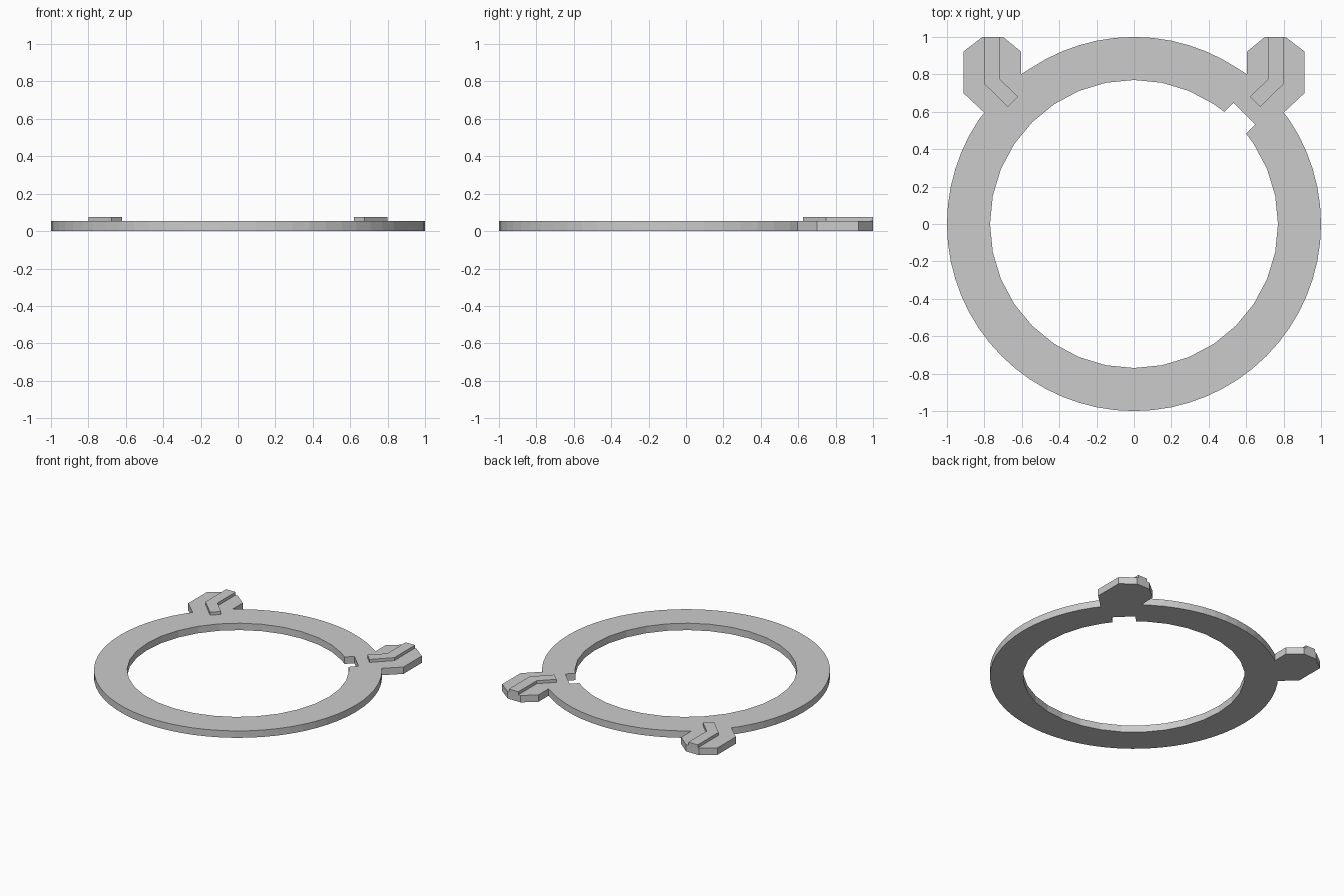
import bpy
import bmesh
from math import radians, cos, sin, sqrt

cube = bpy.data.objects.get("Cube")
if cube:
    bpy.data.objects.remove(cube)

RING_H = 0.053
RIDGE_TOP = 0.076
OUTER_R, INNER_R = 1.0, 0.77

grey = bpy.data.materials.new("light_grey")
grey.use_nodes = True
grey.diffuse_color = (0.6, 0.6, 0.6, 1)
grey.node_tree.nodes["Principled BSDF"].inputs["Base Color"].default_value = (0.6, 0.6, 0.6, 1)


def arc(radius, sides, start, end):
    """Corners of a regular polygon that lie between two angles in degrees."""
    step = 360 / sides
    angles = [i * step for i in range(2 * sides) if start < i * step < end]
    return [(radius * cos(radians(a)), radius * sin(radians(a))) for a in angles]


def mirrored(points):
    return [(-x, y) for x, y in reversed(points)]


def plate(name, loops, base, height):
    """Flat plate from an outline, with optional hole outlines."""
    bm = bmesh.new()
    for loop in loops:
        verts = [bm.verts.new((x, y, base)) for x, y in loop]
        for a, b in zip(verts, verts[1:] + verts[:1]):
            bm.edges.new((a, b))
    bmesh.ops.triangle_fill(bm, use_beauty=True, edges=bm.edges[:], normal=(0, 0, 1))
    bm.normal_update()
    for face in bm.faces:
        if face.normal.z < 0:
            face.normal_flip()
    mesh = bpy.data.meshes.new(name)
    bm.to_mesh(mesh)
    bm.free()
    mesh.materials.append(grey)
    obj = bpy.data.objects.new(name, mesh)
    bpy.context.collection.objects.link(obj)
    solid = obj.modifiers.new("thickness", "SOLIDIFY")
    solid.thickness = height
    solid.offset = 1
    return obj


# Outer outline: a circle interrupted by two chamfered tabs at the back
tab = [(0.80, 0.595), (0.912, 0.70), (0.912, 0.922), (0.81, 1.0),
       (0.70, 1.0), (0.605, 0.922), (0.605, 0.80)]
outer = (tab + arc(OUTER_R, 64, 53.5, 126.5) + mirrored(tab)
         + arc(OUTER_R, 64, 144, 396))

# Inner outline: a circle with a square key notch on the diagonal
def diagonal(along, across):
    return ((along - across) / sqrt(2), (along + across) / sqrt(2))

NOTCH_HALF, NOTCH_R = 0.082, 0.835
root = sqrt(INNER_R ** 2 - NOTCH_HALF ** 2)
notch = [diagonal(root, -NOTCH_HALF), diagonal(NOTCH_R, -NOTCH_HALF),
         diagonal(NOTCH_R, NOTCH_HALF), diagonal(root, NOTCH_HALF)]
inner = notch + arc(INNER_R, 32, 52, 398)

plate("ring_with_tabs", [outer, inner], 0, RING_H)

# Bent raised ridge on each tab
ridge = [(0.72, 1.0), (0.72, 0.778), (0.62, 0.68), (0.676, 0.626),
         (0.80, 0.749), (0.80, 1.0)]
plate("left_ridge", [ridge], RING_H, RIDGE_TOP - RING_H)
plate("right_ridge", [mirrored(ridge)], RING_H, RIDGE_TOP - RING_H)
